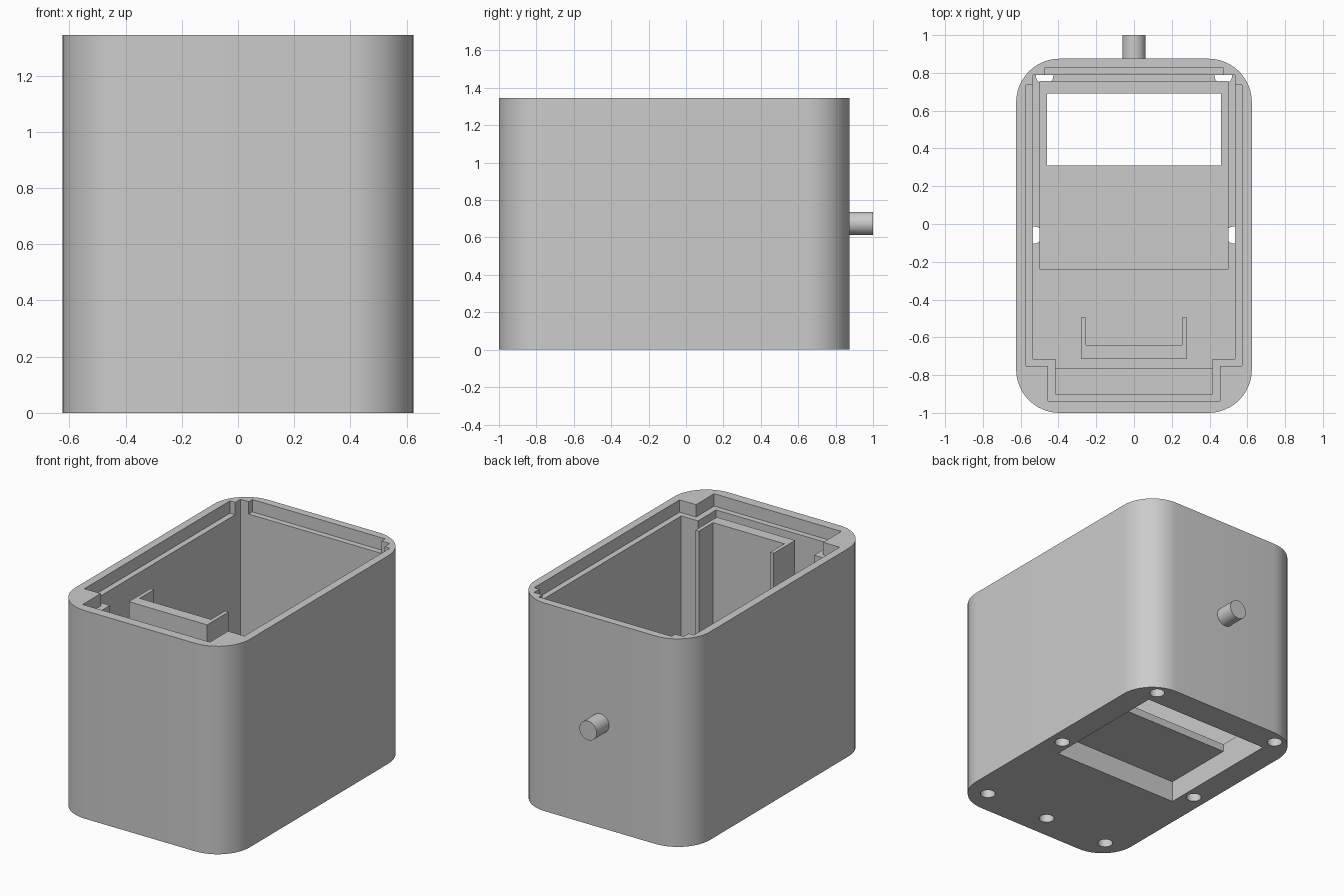
import bpy, bmesh, math
from mathutils import Vector

cube = bpy.data.objects.get("Cube")
if cube:
    bpy.data.objects.remove(cube, do_unlink=True)

H, FLOOR, LEDGE = 1.345, 0.06, 1.265
AXES = {"z": lambda a, b, c: (a, b, c), "x": lambda a, b, c: (c, a, b)}

grey = bpy.data.materials.new("plain grey")
grey.use_nodes = True
grey.diffuse_color = (0.6, 0.6, 0.6, 1)
grey.node_tree.nodes["Principled BSDF"].inputs["Base Color"].default_value = (0.6, 0.6, 0.6, 1)


def finish(bm, name):
    bmesh.ops.recalc_face_normals(bm, faces=bm.faces)
    mesh = bpy.data.meshes.new(name)
    bm.to_mesh(mesh)
    bm.free()
    mesh.materials.append(grey)
    ob = bpy.data.objects.new(name, mesh)
    bpy.context.collection.objects.link(ob)
    return ob


def prism(name, outline, lo, hi, axis="z"):
    """Extrude a flat outline between two heights along an axis."""
    bm = bmesh.new()
    face = bm.faces.new([bm.verts.new(AXES[axis](a, b, lo)) for a, b in outline])
    new = bmesh.ops.extrude_face_region(bm, geom=[face])["geom"]
    shift = Vector(AXES[axis](0, 0, hi - lo))
    bmesh.ops.translate(bm, vec=shift, verts=[v for v in new if isinstance(v, bmesh.types.BMVert)])
    return finish(bm, name)


def rect(x0, x1, y0, y1):
    return [(x0, y0), (x1, y0), (x1, y1), (x0, y1)]


def mirrored(half):
    """Close a +x half outline across x = 0."""
    return half + [(-x, y) for x, y in reversed(half)]


def circle(cx, cy, r, n=32):
    return [(cx + r * math.cos(i * math.tau / n), cy + r * math.sin(i * math.tau / n)) for i in range(n)]


def rounded_half(hx, y0, y1, r, n=12):
    pts = []
    for cy, start in ((y0 + r, -90), (y1 - r, 0)):
        for i in range(n + 1):
            a = math.radians(start + 90 * i / n)
            pts.append((hx - r + r * math.cos(a), cy + r * math.sin(a)))
    return pts


def select_only(ob):
    bpy.ops.object.select_all(action="DESELECT")
    ob.select_set(True)
    bpy.context.view_layer.objects.active = ob


def cut(ob, cutter):
    mod = ob.modifiers.new("cut", "BOOLEAN")
    mod.operation, mod.solver, mod.object = "DIFFERENCE", "EXACT", cutter
    select_only(ob)
    bpy.ops.object.modifier_apply(modifier=mod.name)


# Rounded outer body
body = prism("body_shell", mirrored(rounded_half(0.624, -1, 0.875, 0.23)), 0, H)

# Main cavity and the wider lid rebate around its rim
cavity = prism("cavity_cutter", mirrored([
    (0.415, -0.90), (0.415, -0.715), (0.535, -0.715), (0.535, 0.788)]), FLOOR, H + 0.1)
rebate = prism("rebate_cutter", mirrored([
    (0.455, -0.937), (0.455, -0.752), (0.572, -0.752), (0.572, 0.735),
    (0.535, 0.735), (0.535, 0.788), (0.475, 0.788), (0.475, 0.825)]), LEDGE, H + 0.1)

# Underside pocket that opens into a window at the back
pocket = prism("pocket_cutter", [
    (-0.18, -0.1), (0.69, -0.1), (0.69, 0.4), (0.31, 0.4), (0.31, 0.14), (-0.18, 0.14)],
    -0.46, 0.46, "x")

# Screw holes in the underside
spots = [(s * x, y) for x, y in ((0.473, 0.785), (0.53, -0.058), (0.473, -0.84)) for s in (-1, 1)]
holes = [prism("hole_cutter", circle(x, y, 0.046), -0.1, 0.15) for x, y in spots + [(0, -0.84)]]

# Raised housing over the pocket, and the front screw boss
housing = prism("window_housing", rect(-0.5, 0.5, -0.24, 0.757), FLOOR, 0.19)
boss = prism("front_boss", rect(-0.415, 0.415, -0.90, -0.765), FLOOR, 0.2)

for cutter in [cavity, rebate, pocket] + holes:
    cut(body, cutter)
cut(housing, pocket)
cut(boss, holes[-1])
for cutter in [cavity, rebate, pocket] + holes:
    bpy.data.objects.remove(cutter, do_unlink=True)

# Tall U-shaped bracket standing inside the front
prism("inner_bracket", mirrored([
    (0.28, -0.715), (0.28, -0.495), (0.255, -0.495), (0.255, -0.64)]), FLOOR, 1.325)

# Round peg on the back
bm = bmesh.new()
bmesh.ops.create_cone(bm, cap_ends=True, segments=32, radius1=0.062, radius2=0.062, depth=0.14)
peg = finish(bm, "back_peg")
peg.rotation_euler.x = math.pi / 2
peg.location = (0, 0.93, 0.675)

for ob in (body, peg):
    select_only(ob)
    bpy.ops.object.shade_smooth_by_angle(angle=math.radians(30))
